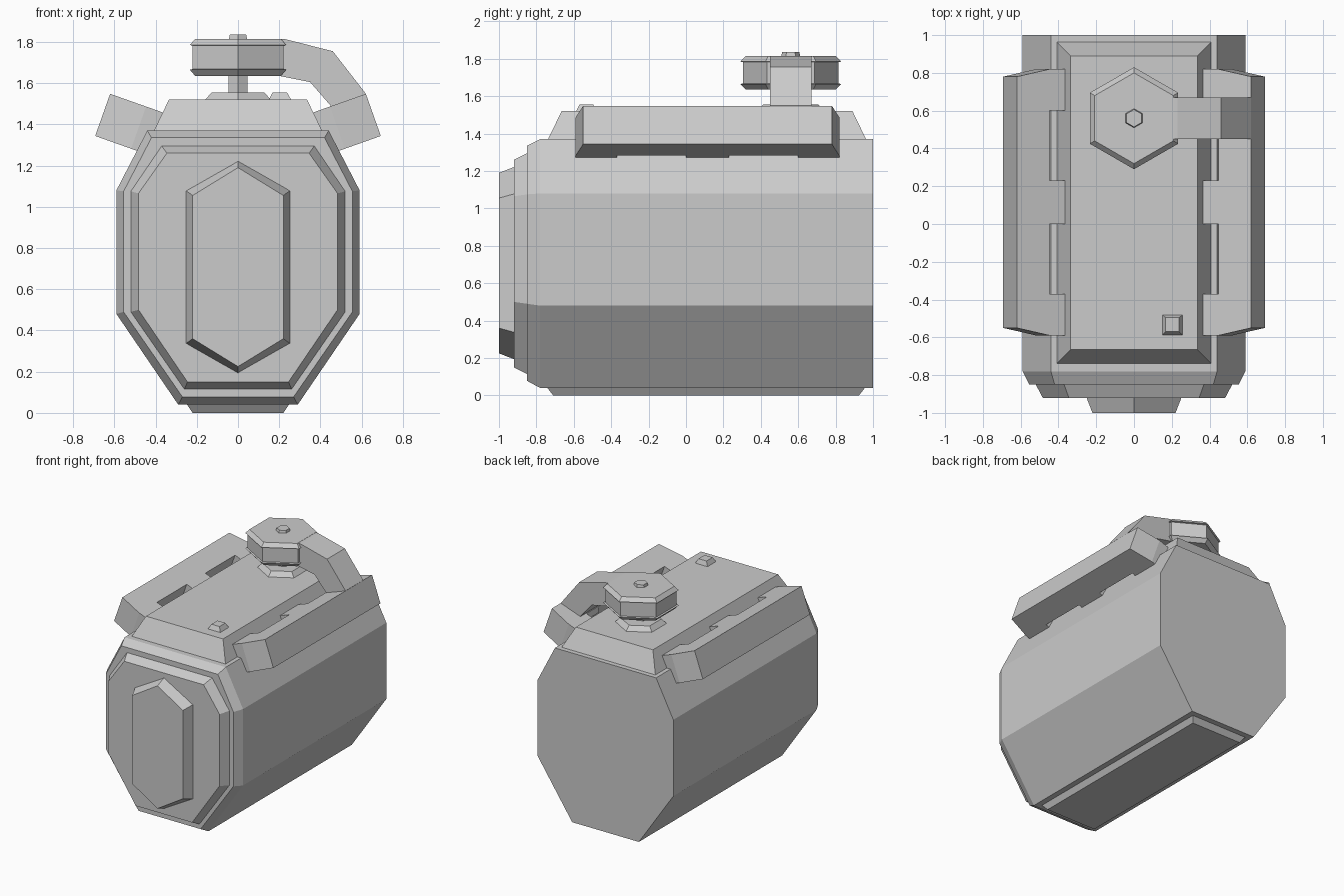
import bpy, bmesh
from math import cos, sin, pi, radians
from mathutils import Vector

if "Cube" in bpy.data.objects:
    bpy.data.objects.remove(bpy.data.objects["Cube"])


def loft(name, rings):
    """Skin a stack of equal-length point rings and cap both ends."""
    bm = bmesh.new()
    loops = [[bm.verts.new(p) for p in ring] for ring in rings]
    n = len(loops[0])
    for a, b in zip(loops, loops[1:]):
        for i in range(n):
            j = (i + 1) % n
            bm.faces.new((a[i], a[j], b[j], b[i]))
    bm.faces.new(loops[0])
    bm.faces.new(loops[-1])
    bmesh.ops.recalc_face_normals(bm, faces=bm.faces)
    mesh = bpy.data.meshes.new(name)
    bm.to_mesh(mesh)
    bm.free()
    obj = bpy.data.objects.new(name, mesh)
    bpy.context.collection.objects.link(obj)
    return obj


def section(half, y):
    """Mirror a right-hand (x, z) half profile into a closed ring at depth y."""
    return [(x, y, z) for x, z in half] + [(-x, y, z) for x, z in reversed(half) if x > 0]


def rect(x0, x1, y0, y1, z):
    return [(x0, y0, z), (x1, y0, z), (x1, y1, z), (x0, y1, z)]


def hexagon(r, z, cy=0.56):
    return [(r * sin(i * pi / 3), cy + r * cos(i * pi / 3), z) for i in range(6)]


# Eight-sided body with stepped front
outer = [(0.29, 0.04), (0.59, 0.48), (0.59, 1.08), (0.44, 1.37)]
bevel = [(0.27, 0.078), (0.555, 0.49), (0.555, 1.075), (0.42, 1.335)]
step = [(0.26, 0.115), (0.52, 0.49), (0.52, 1.075), (0.37, 1.295)]
face = [(0.245, 0.15), (0.483, 0.50), (0.483, 1.065), (0.345, 1.26)]
loft("body", [section(outer, 1.0), section(outer, -0.78), section(bevel, -0.85),
              section(step, -0.85), section(face, -0.92)])

# Raised front panel: start and end tips lie on the centre line
def panel(w, lo, low_side, high_side, hi, y):
    return [(0, y, lo), (w, y, low_side), (w, y, high_side),
            (0, y, hi), (-w, y, high_side), (-w, y, low_side)]

loft("front_panel", [panel(0.255, 0.19, 0.335, 1.08, 1.225, -0.91),
                     panel(0.22, 0.225, 0.36, 1.055, 1.19, -1.0)])

# Foot plate and top deck
loft("foot_plate", [rect(-0.22, 0.22, -0.71, 0.925, 0), rect(-0.25, 0.25, -0.745, 0.96, 0.045)])
loft("top_deck", [rect(-0.41, 0.41, -0.74, 0.965, 1.365), rect(-0.335, 0.335, -0.665, 0.89, 1.52)])
loft("deck_button", [rect(0.148, 0.26, -0.59, -0.48, 1.515), rect(0.168, 0.238, -0.57, -0.495, 1.555)])

# Tilted side rails with three inner tabs
half_plan = [(0, 0.115), (0.085, 0.115), (0.085, 0.485), (0, 0.485),
             (0, 0.705), (0.085, 0.705), (0.27, 0.665)]
plan = half_plan + [(u, -v) for u, v in reversed(half_plan)]
tilt = radians(19.5)
out_dir = Vector((cos(tilt), 0, sin(tilt)))
down_dir = Vector((sin(tilt), 0, -cos(tilt)))
inner_top = Vector((0.366, 0.115, 1.458))
for side, label in ((1, "right"), (-1, "left")):
    rings = []
    for depth in (0, 0.217):
        pts = [inner_top + out_dir * u + Vector((0, v, 0)) + down_dir * depth for u, v in plan]
        rings.append([(side * p.x, p.y, p.z) for p in pts])
    loft(label + "_rail", rings)

# Six-sided valve cap, stem, collar and bolt
loft("valve_cap", [hexagon(r, z) for r, z in (
    (0.24, 1.635), (0.27, 1.665), (0.255, 1.668), (0.255, 1.782), (0.27, 1.785), (0.24, 1.815))])
loft("valve_collar", [hexagon(0.188, 1.515), hexagon(0.148, 1.555)])
loft("valve_stem", [hexagon(0.053, 1.54), hexagon(0.053, 1.65)])
loft("valve_bolt", [hexagon(0.052, 1.81), hexagon(0.046, 1.835)])

# Bent arm from the valve cap down to the right rail
arm = [(0.19, 1.815), (0.23, 1.813), (0.46, 1.755), (0.62, 1.549),
       (0.60, 1.48), (0.44, 1.44), (0.45, 1.49), (0.35, 1.605), (0.19, 1.637)]
loft("valve_arm", [[(x, y, z) for x, z in arm] for y in (0.45, 0.67)])
